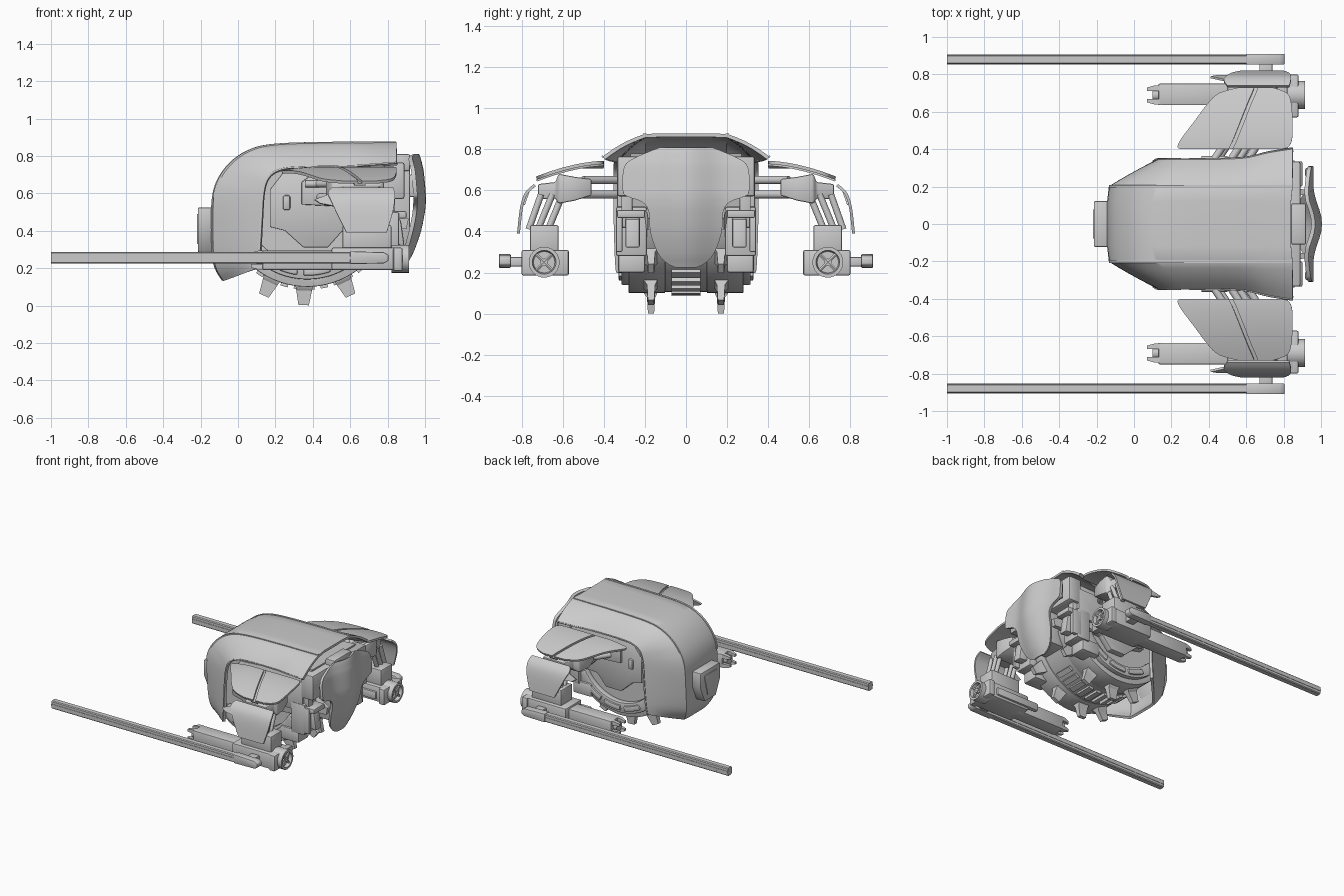
import bpy, bmesh
from math import sin, cos, pi, radians
from mathutils import Vector

if "Cube" in bpy.data.objects:
    bpy.data.objects.remove(bpy.data.objects["Cube"])


def finish(name, verts, faces, mirror=False, bevel=0, thick=0):
    me = bpy.data.meshes.new(name)
    me.from_pydata([tuple(v) for v in verts], [], faces)
    bm = bmesh.new()
    bm.from_mesh(me)
    bmesh.ops.recalc_face_normals(bm, faces=bm.faces)
    bm.to_mesh(me)
    bm.free()
    ob = bpy.data.objects.new(name, me)
    bpy.context.collection.objects.link(ob)
    if mirror:
        m = ob.modifiers.new("mirror", 'MIRROR')
        m.use_axis = (False, True, False)
        m.merge_threshold = 0.0005
    if thick:
        s = ob.modifiers.new("solid", 'SOLIDIFY')
        s.thickness, s.offset = thick, 0
    if bevel:
        b = ob.modifiers.new("bevel", 'BEVEL')
        b.width, b.segments = bevel, 2
    bpy.ops.object.select_all(action='DESELECT')
    ob.select_set(True)
    bpy.context.view_layer.objects.active = ob
    bpy.ops.object.convert(target='MESH')
    bpy.ops.object.shade_smooth_by_angle(angle=radians(32))
    return ob


def loft(name, rings, mirror=False, bevel=0):
    n = len(rings[0])
    faces = [(k*n+i, k*n+(i+1) % n, (k+1)*n+(i+1) % n, (k+1)*n+i)
             for k in range(len(rings)-1) for i in range(n)]
    faces += [tuple(range(n)), tuple(range((len(rings)-1)*n, len(rings)*n))]
    return finish(name, [p for r in rings for p in r], faces, mirror, bevel)


def sheet(name, rows, thick, mirror=False, bevel=0):
    n = len(rows[0])
    faces = [(k*n+i, k*n+i+1, (k+1)*n+i+1, (k+1)*n+i)
             for k in range(len(rows)-1) for i in range(n-1)]
    return finish(name, [p for r in rows for p in r], faces, mirror, bevel, thick)


def prism(name, pts, y0, y1, mirror=False, bevel=0):
    return loft(name, [[(x, y, z) for x, z in pts] for y in (y0, y1)], mirror, bevel)


def box(name, x, y, z, mirror=False, bevel=0):
    return prism(name, [(x[0], z[0]), (x[1], z[0]), (x[1], z[1]), (x[0], z[1])], *y, mirror, bevel)


def tube(name, p, q, r, n=12, mirror=True):
    p, q = Vector(p), Vector(q)
    rot = (q-p).to_track_quat('Z', 'Y')
    return loft(name, [[c + rot @ Vector((r*cos(2*pi*i/n), r*sin(2*pi*i/n), 0)) for i in range(n)]
                       for c in (p, q)], mirror)


def smooth_rows(keys, steps=5):
    # Catmull-Rom through tuples of numbers
    out = []
    for i in range(len(keys)-1):
        a, b, c, d = (Vector(keys[max(0, min(len(keys)-1, j))]) for j in (i-1, i, i+1, i+2))
        for s in range(steps):
            t = s/steps
            out.append(0.5*(2*b+(c-a)*t+(2*a-5*b+4*c-d)*t*t+(3*b-a-3*c+d)*t**3))
    return out+[Vector(keys[-1])]


# Hood: centre line x, z, ridge half width, then side edge x, y, z
hood = smooth_rows([(-.08, .14, .13, .11, .33, .20), (-.125, .23, .17, .12, .335, .28),
                    (-.135, .42, .19, .13, .34, .45), (-.125, .61, .2, .14, .34, .60),
                    (-.06, .735, .2, .165, .34, .68), (.05, .82, .2, .22, .34, .72),
                    (.2, .857, .2, .32, .34, .735), (.52, .867, .2, .58, .347, .74),
                    (.68, .867, .2, .72, .378, .748), (.84, .868, .2, .85, .40, .757)])
rows, ridge = [], []
for cx, cz, w, sx, sy, sz in hood:
    a, b = Vector((cx+.008, w, cz-.003)), Vector((sx, sy, sz))
    bulge = Vector((0, .004, .01 if cz > .7 else 0))
    rows.append([Vector((cx, 0, cz)), Vector((cx, w*.6, cz))] +
                [a.lerp(b, t/5) + bulge*sin(pi*t/5) for t in range(6)])
    ridge.append(a)
sheet("hood_shell", rows, .018, True)
sheet("hood_seam", [[p+Vector((-.004, -.008, .004)), p+Vector((-.004, .008, .004))] for p in ridge[14:]], .016, True)
sheet("hood_edge_trim", [[r[-1], r[-1].lerp(r[-2], .2)+Vector((0, .004, .002))] for r in rows], .024, True)

# Nose sensor block
loft("nose_sensor", [[(x, -.07, .285), (x, .07, .285), (x, .122, .40), (x, .122, .525), (x, -.122, .525), (x, -.122, .40)]
                     for x in (-.12, -.215)], bevel=.008)
loft("nose_sensor_lens", [[(x, -.04, .33), (x, .04, .33), (x, .08, .49), (x, -.08, .49)] for x in (-.2, -.22)], bevel=.005)

# Round inner body with rims
CX, CZ = .37, .55


def polar(r, deg):
    return CX+r*sin(radians(deg)), CZ-r*cos(radians(deg))


def sector(r0, r1, a0, a1, n=16):
    arc = [a0+(a1-a0)*i/n for i in range(n+1)]
    return [polar(r1, a) for a in arc] + [polar(r0, a) for a in reversed(arc)]


body = [polar(.40, a) for a in range(-55, 86, 7)] + [(.84, .78), (.2, .74), (.03, .6)]
prism("inner_body", body, -.27, .27)
prism("wheel_rim", sector(.36, .45, -50, 75, 24), .1, .28, True, .006)
prism("wheel_outer_ring", sector(.33, .41, -48, 62, 24), .27, .315, True, .006)
for i, (a0, a1) in enumerate([(-30, -8), (-3, 19), (24, 46)]):
    prism(f"rim_lozenge_{i}", sector(.35, .39, a0, a1, 8), .3, .328, True, .008)
prism("body_side_panel", [(.17, .42), (.17, .62), (.24, .71), (.84, .74), (.84, .42), (.56, .40),
                          (.48, .31), (.35, .31), (.25, .40)], .26, .315, True, .006)
prism("body_raised_panel", [(.34, .54), (.34, .66), (.38, .69), (.8, .69), (.8, .46), (.6, .46), (.53, .53)],
      .3, .335, True, .006)
box("side_slot", (.24, .28), (.3, .33), (.51, .59), True, .012)
tube("side_pipe", (.36, .345, .65), (.5, .345, .65), .018)

# Tread ribs and teeth around the wheel
for i in range(9):
    prism(f"tread_rib_{i}", sector(.4, .465, -36+i*9, -31+i*9, 1), -.07, .07)
prism("tread_band", sector(.38, .445, -45, 70, 20), -.1, .1)
for i, a in enumerate((-25, -2, 25, 53, 78)):
    ring = []
    for r, h, y0, y1 in ((.38, .055, .135, .215), (.45, .046, .14, .205), (.47, .042, .15, .19), (.548, .028, .155, .185)):
        c, s = cos(radians(a)), sin(radians(a))
        x, z = polar(r, a)
        ring.append([(x+h*k*c, y, z+h*k*s) for k, y in ((-1, y0), (1, y0), (1, y1), (-1, y1))])
    loft(f"wheel_tooth_{i}", ring, True)

# Rear bulkhead, exhaust frames and curved tail shield
box("rear_bulkhead", (.78, .89), (-.335, .335), (.57, .765), bevel=.012)
box("rear_top_block", (.84, .92), (-.11, .11), (.72, .81), bevel=.01)
box("rear_spine", (.74, .92), (-.1, .1), (.32, .75), bevel=.01)
box("rear_side_plate", (.7, .82), (.19, .34), (.28, .52), True, .01)
prism("exhaust_box", [(.78, .33), (.89, .32), (.87, .46), (.78, .48)], .225, .295, True, .01)
box("exhaust_top_bar", (.8, .9), (.2, .335), (.465, .505), True, .008)
box("exhaust_side_bar", (.78, .86), (.31, .34), (.3, .5), True, .006)
box("lower_side_box", (.6, .76), (.2, .33), (.2, .3), True, .01)
shield = smooth_rows([(.805, .95, .12), (.785, .958, .18), (.75, .967, .26), (.71, .975, .302), (.6, .985, .308),
                      (.57, .986, .285), (.545, .985, .215), (.5, .98, .18), (.4, .96, .172), (.3, .925, .135),
                      (.25, .9, .09), (.23, .89, .05)], 3)
rows = []
for z, x, w in shield:
    rows.append([(x+.008-.045*(1-cos(pi*min(1, w*t/8/.2)))/2, w*t/8, z) for t in range(9)])
sheet("tail_shield", rows, .022, True)
box("shield_tab", (.915, .95), (.25, .3), (.58, .7), True, .01)

# Shoulder arms: struts, knuckle, elbow struts
for i, (x, z) in enumerate([(.40, .65), (.49, .65), (.58, .65), (.42, .58), (.53, .58)]):
    tube(f"shoulder_strut_{i}", (x, .3, z), (x+.13, .5, z), .02)
loft("shoulder_knuckle", [[(x, y, z) for x, z in ((x0, z0), (x1, z0), (x1, z1), (x0, z1))]
     for y, x0, x1, z0, z1 in ((.46, .48, .76, .575, .655), (.54, .47, .78, .55, .665), (.62, .5, .78, .535, .68),
                               (.635, .54, .76, .56, .64), (.72, .56, .75, .555, .63))], True, .008)
for i, x in enumerate((.6, .75)):
    for j, y in enumerate((.60, .65, .705)):
        tube(f"elbow_strut_{i}_{j}", (x, y+.06, .41) if j == 2 else (x, y+.07, .41), (x, y, .58), .016)

# Shoulder armour: upper plate split by a diagonal seam, plus lower skirt
def plate_z(x, y):
    return .735-.075*((y-.4)/.325)**1.7-.025*max(0, (.42-x)/.2)**2


upper = smooth_rows([(.40, .26, .50, .52, .77), (.408, .235, .51, .53, .82), (.45, .25, .53, .55, .845),
                     (.55, .325, .57, .59, .848), (.65, .4, .61, .63, .84), (.70, .46, .632, .652, .815),
                     (.727, .56, .642, .662, .74)], 3)
for name, a, b in (("front", 1, 2), ("rear", 3, 4)):
    sheet(f"shoulder_plate_{name}", [[(r[a]+(r[b]-r[a])*t/5, r[0], plate_z(r[a]+(r[b]-r[a])*t/5, r[0]))
                                      for t in range(6)] for r in upper], .016, True)
sheet("shoulder_plate_seam", [[(r[2]-.02, r[0], plate_z(.6, r[0])-.012), (r[3]+.02, r[0], plate_z(.6, r[0])-.012)]
                              for r in upper], .01, True)
skirt = smooth_rows([(.735, .625, .5, .83), (.765, .60, .48, .838), (.787, .565, .495, .838),
                     (.803, .50, .525, .828), (.815, .39, .58, .795)], 3)
sheet("arm_skirt_plate", [[(x0+(x1-x0)*t/4, y, z) for t in range(5)] for y, z, x0, x1 in skirt], .014, True)
sheet("arm_skirt_fin", [[(.41, .785, .565), (.5, .765, .6)], [(.44, .79, .545), (.52, .79, .53)]], .012, True)

# Gun pod
box("pod_mount", (.56, .82), (.62, .76), (.29, .43), True, .008)
box("pod_body", (.5, .86), (.59, .79), (.19, .31), True, .01)
box("pod_side_rail", (.42, .8), (.575, .61), (.21, .27), True, .008)
box("pod_barrel_housing", (.13, .55), (.635, .75), (.19, .295), True, .008)
tube("barrel_core", (.15, .69, .243), (.1, .69, .243), .035)
for i in range(4):
    dy, dz = .036*(-1)**i, .036*(1 if i < 2 else -1)
    loft(f"muzzle_prong_{i}", [[(x, .69+dy*k+h*a, .243+dz*k+h*b) for a, b in ((-1, -1), (1, -1), (1, 1), (-1, 1))]
                               for x, k, h in ((.15, 1, .016), (.11, 1, .015), (.07, .85, .009))], True)

# Rear pod thruster: open ring with a cross
n = 24
thr = [[(x, .69+r*cos(2*pi*i/n), .25+r*sin(2*pi*i/n)) for i in range(n)]
       for x, r in ((.82, .075), (.915, .075), (.915, .058), (.89, .052))]
loft("thruster_ring", thr, True)
box("thruster_collar", (.83, .88), (.57, .80), (.185, .31), True, .01)
for i, a in enumerate((pi/4, -pi/4)):
    d = Vector((0, cos(a), sin(a)))*.055
    tube(f"thruster_cross_{i}", Vector((.9, .69, .25))-d, Vector((.9, .69, .25))+d, .009, n=6)
tube("thruster_hub", (.88, .69, .25), (.908, .69, .25), .018)

# Long side lance with its clamp
box("lance_link", (.67, .74), (.77, .87), (.23, .275), True, .006)
lance = [(.856, .23), (.862, .224), (.898, .224), (.904, .23), (.904, .28), (.898, .286), (.862, .286), (.856, .28)]
loft("lance", [[(x, y, z) for y, z in lance] for x in (-1, .62)], True)
box("lance_groove_strip", (-1, .62), (.853, .907), (.247, .262), True)
prism("lance_clamp", [(.6, .222), (.78, .225), (.805, .24), (.805, .27), (.78, .285), (.6, .29)], .852, .91, True, .006)
